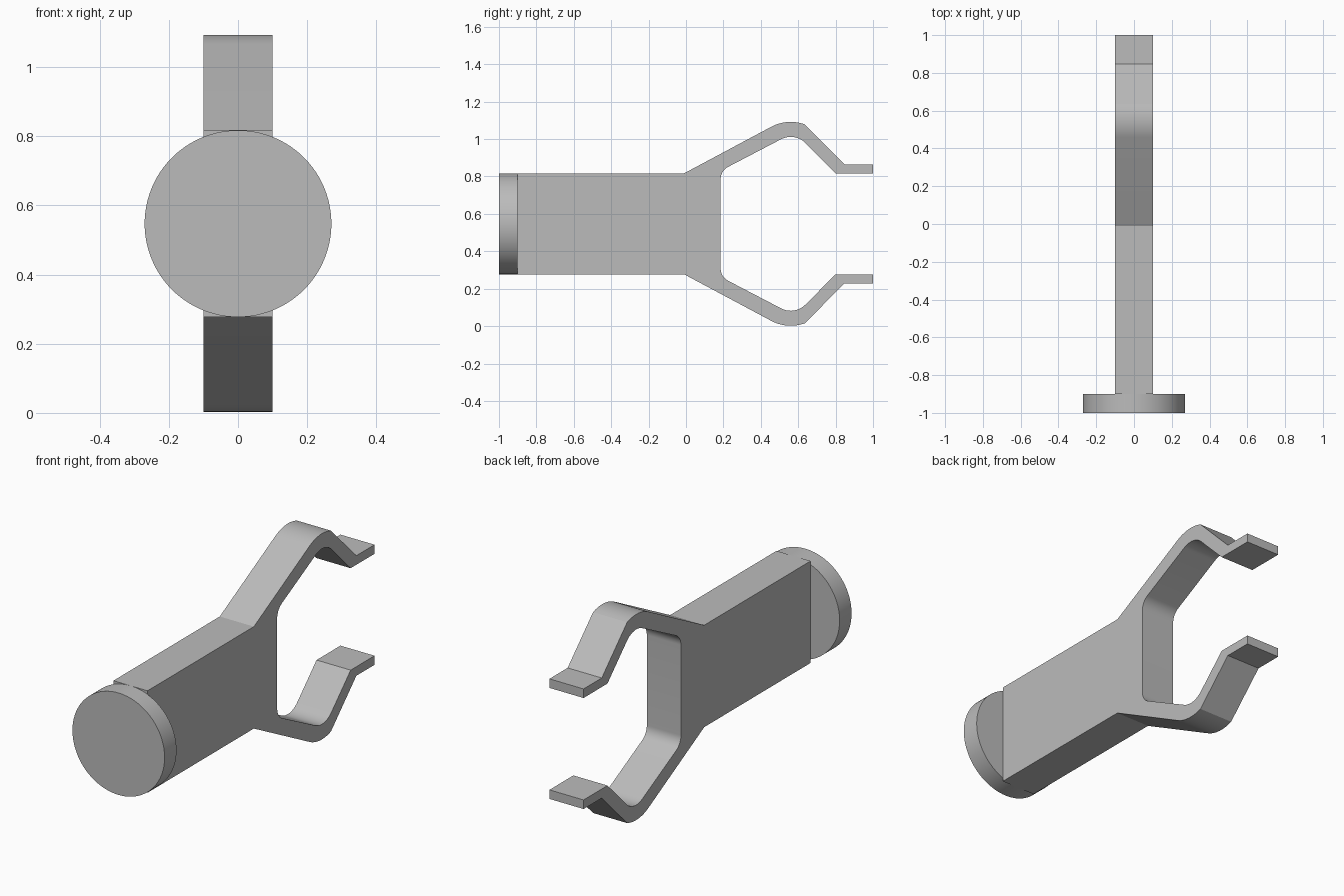
import bpy, bmesh, math

if "Cube" in bpy.data.objects:
    bpy.data.objects.remove(bpy.data.objects["Cube"], do_unlink=True)

MID = 0.547      # height of the axis of symmetry
HALF_W = 0.1     # half thickness of the clip
RADIUS = 0.27    # end disc radius

grey = bpy.data.materials.new("plain grey")
grey.use_nodes = True
colour = (0.5, 0.5, 0.5, 1)
grey.diffuse_color = colour
grey.node_tree.nodes["Principled BSDF"].inputs["Base Color"].default_value = colour


def arc(cy, ch, r, start, end, steps=10):
    angles = [math.radians(start + (end - start) * i / steps) for i in range(steps + 1)]
    return [(cy + r * math.cos(a), ch + r * math.sin(a)) for a in angles]


def finish(obj):
    obj.data.materials.append(grey)
    bpy.ops.object.select_all(action="DESELECT")
    obj.select_set(True)
    bpy.context.view_layer.objects.active = obj
    bpy.ops.object.shade_smooth_by_angle(angle=math.radians(20))


# Upper half of the side outline (y, height above axis), mirrored below
upper = [(-0.9, RADIUS), (-0.01, RADIUS)]
upper += arc(0.56, 0.325, 0.22, 117.5, 70)        # outer bend of the prong
upper += [(0.848, 0.318), (1, 0.318), (1, 0.27), (0.8, 0.27)]
upper += arc(0.56, 0.355, 0.11, 45, 117.5)        # inner bend of the prong
upper += arc(0.26, 0.238, 0.075, 117.5, 180)      # rounded root of the fork
outline = upper + [(y, -h) for y, h in reversed(upper)]

# Forked body
bm = bmesh.new()
side = bm.faces.new([bm.verts.new((-HALF_W, y, MID + h)) for y, h in outline])
new = bmesh.ops.extrude_face_region(bm, geom=[side])["geom"]
bmesh.ops.translate(bm, vec=(2 * HALF_W, 0, 0),
                    verts=[v for v in new if isinstance(v, bmesh.types.BMVert)])
bmesh.ops.recalc_face_normals(bm, faces=bm.faces)
mesh = bpy.data.meshes.new("forked_body")
bm.to_mesh(mesh)
bm.free()
body = bpy.data.objects.new("forked_body", mesh)
bpy.context.collection.objects.link(body)
finish(body)

# Round end disc
bpy.ops.mesh.primitive_cylinder_add(vertices=96, radius=RADIUS, depth=0.1,
                                    location=(0, -0.95, MID),
                                    rotation=(math.pi / 2, 0, 0))
disc = bpy.context.object
disc.name = "end_disc"
finish(disc)
